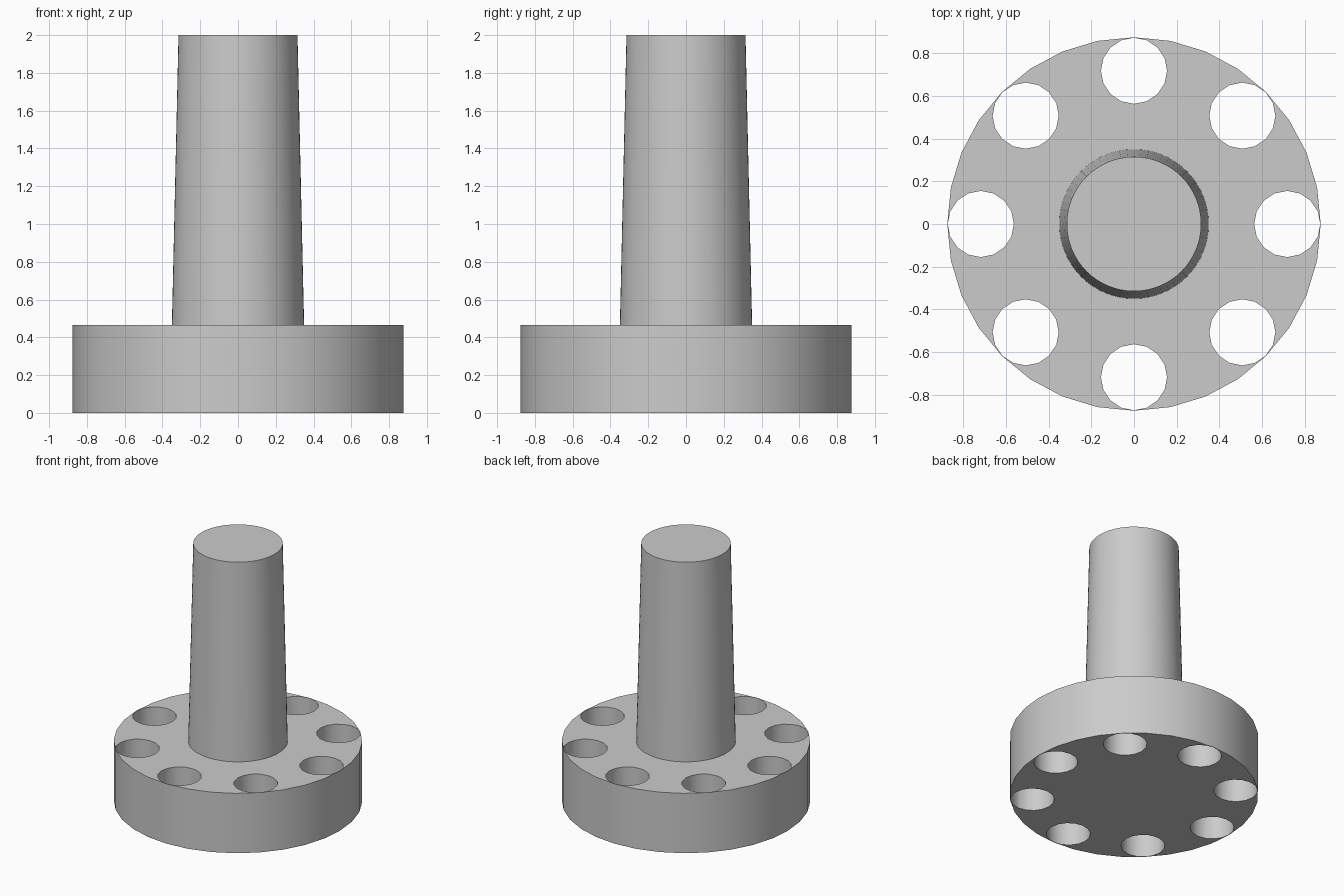
import bpy
import math
from math import radians

cube = bpy.data.objects.get("Cube")
if cube:
    bpy.data.objects.remove(cube, do_unlink=True)

BASE_RADIUS, BASE_HEIGHT = 0.875, 0.465
HOLE_RADIUS, HOLE_RING = 0.155, 0.718
SHAFT_BOTTOM, SHAFT_TOP, TOTAL_HEIGHT = 0.35, 0.315, 2.0
HOLES = 8

# Plain grey for the whole part
grey = bpy.data.materials.new("grey")
grey.use_nodes = True
colour = (0.6, 0.6, 0.6, 1)
grey.diffuse_color = colour
grey.node_tree.nodes["Principled BSDF"].inputs["Base Color"].default_value = colour


def tapered(name, sides, r_low, r_high, z_low, z_high, x=0, y=0):
    """Upright cone section between two heights."""
    bpy.ops.mesh.primitive_cone_add(
        vertices=sides, radius1=r_low, radius2=r_high, depth=z_high - z_low,
        location=(x, y, (z_low + z_high) / 2))
    obj = bpy.context.object
    obj.name = obj.data.name = name
    obj.data.materials.append(grey)
    return obj


def smooth(obj):
    bpy.ops.object.select_all(action="DESELECT")
    obj.select_set(True)
    bpy.context.view_layer.objects.active = obj
    bpy.ops.object.shade_smooth_by_angle(angle=radians(35))


# Flange disc
flange = tapered("flange", 32, BASE_RADIUS, BASE_RADIUS, 0, BASE_HEIGHT)

# Ring of through holes
cutters = []
for i in range(HOLES):
    a = math.tau * i / HOLES
    cutters.append(tapered("hole_cutter", 16, HOLE_RADIUS, HOLE_RADIUS,
                           -0.1, BASE_HEIGHT + 0.1,
                           HOLE_RING * math.cos(a), HOLE_RING * math.sin(a)))
bpy.ops.object.select_all(action="DESELECT")
for c in cutters:
    c.select_set(True)
bpy.context.view_layer.objects.active = cutters[0]
bpy.ops.object.join()
cutter = cutters[0]
cutter.hide_render = True

cut = flange.modifiers.new("holes", "BOOLEAN")
cut.operation = "DIFFERENCE"
cut.solver = "EXACT"
cut.object = cutter
bpy.ops.object.select_all(action="DESELECT")
flange.select_set(True)
bpy.context.view_layer.objects.active = flange
bpy.ops.object.modifier_apply(modifier=cut.name)
bpy.data.objects.remove(cutter, do_unlink=True)
smooth(flange)

# Tapered shaft, sunk slightly into the flange
SINK = 0.1
slope = (SHAFT_BOTTOM - SHAFT_TOP) / (TOTAL_HEIGHT - BASE_HEIGHT)
shaft = tapered("shaft", 64, SHAFT_BOTTOM + slope * SINK, SHAFT_TOP,
                BASE_HEIGHT - SINK, TOTAL_HEIGHT)
smooth(shaft)
